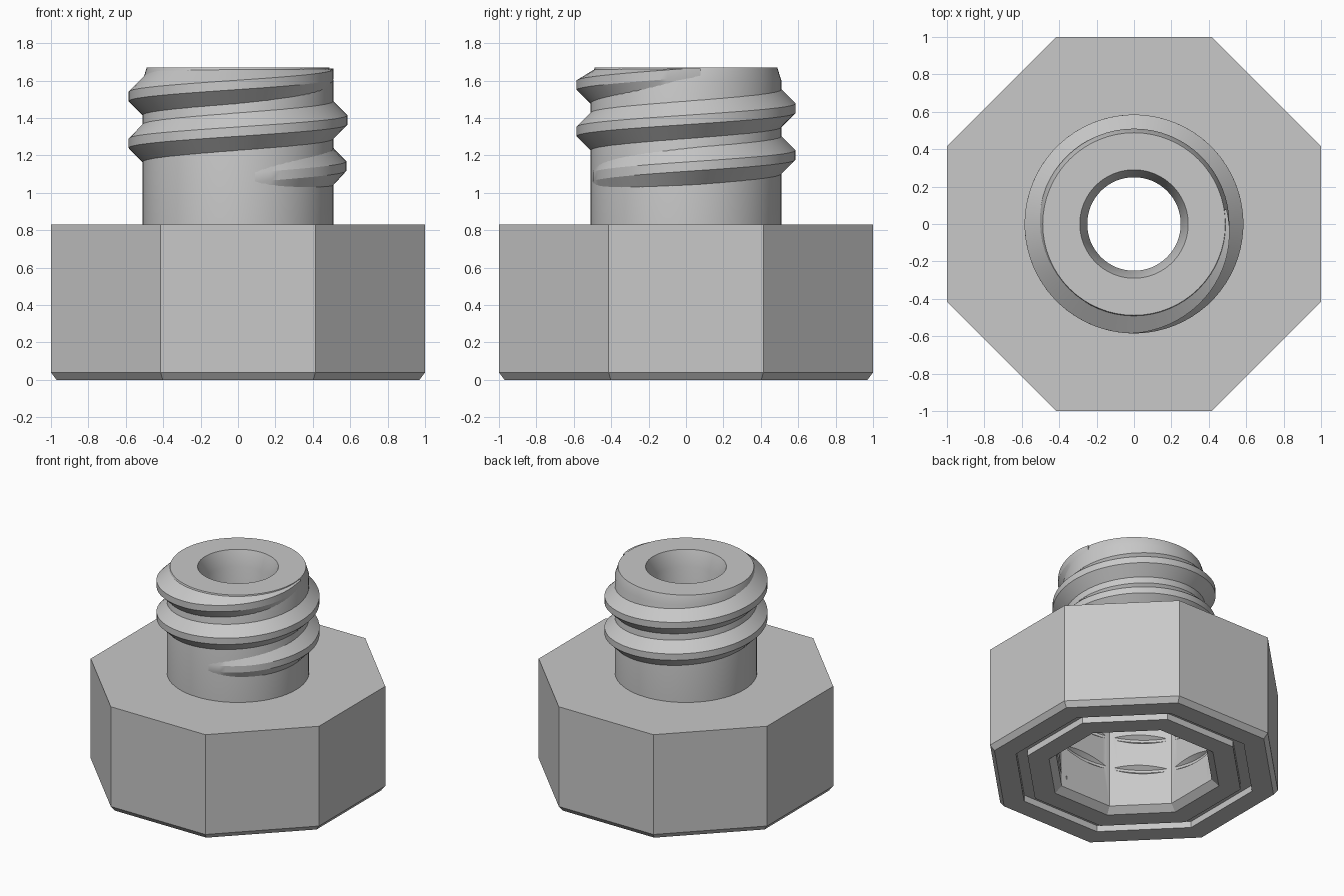
import bpy, bmesh, math
from math import pi, cos, sin, tau

cube = bpy.data.objects.get("Cube")
if cube:
    bpy.data.objects.remove(cube, do_unlink=True)

# One plain grey material
grey = bpy.data.materials.new("plain_grey")
grey.use_nodes = True
colour = (0.58, 0.58, 0.58, 1)
grey.diffuse_color = colour
bsdf = grey.node_tree.nodes["Principled BSDF"]
bsdf.inputs["Base Color"].default_value = colour
bsdf.inputs["Roughness"].default_value = 0.6


def skin(name, rings, closed):
    """Bridge equal rings of points into a solid; open sweeps get end caps."""
    bm = bmesh.new()
    rows = [[bm.verts.new(p) for p in ring] for ring in rings]
    count = len(rows[0])
    pairs = list(zip(rows, rows[1:]))
    if closed:
        pairs.append((rows[-1], rows[0]))
    for a, b in pairs:
        for i in range(count):
            j = (i + 1) % count
            bm.faces.new((a[i], a[j], b[j], b[i]))
    if not closed:
        bm.faces.new(rows[0])
        bm.faces.new(rows[-1])
    bmesh.ops.recalc_face_normals(bm, faces=bm.faces)
    mesh = bpy.data.meshes.new(name)
    bm.to_mesh(mesh)
    bm.free()
    mesh.materials.append(grey)
    obj = bpy.data.objects.new(name, mesh)
    bpy.context.collection.objects.link(obj)
    return obj


def lathe(name, profile, sides=64):
    """Revolve a closed (radius, z, is_octagon) profile; octagon radii are apothems."""
    def ring(r, z, octagon):
        pts = []
        for i in range(sides):
            a = pi / 8 + tau * i / sides
            off = (a + pi / 8) % (pi / 4) - pi / 8
            k = r / cos(off) if octagon else r
            pts.append((k * cos(a), k * sin(a), z))
        return pts
    return skin(name, [ring(*p) for p in profile], True)


def helix(name, start, end, z0, root, crest, root_half, crest_half, fade, top, steps=72):
    """Sweep a trapezoid tooth along a right-handed helix, with z0 the height at angle 0."""
    pitch = 0.25
    rings = []
    total = int((end - start) / tau * steps)
    for i in range(total + 1):
        a = start + (end - start) * i / total
        f = min(1, (a - start) / fade, (end - a) / fade) if fade else 1
        tip = root + (crest - root) * (0.2 + 0.8 * f)
        z = z0 + pitch * a / tau
        tooth = ((root, -root_half), (tip, -crest_half), (tip, crest_half), (root, root_half))
        rings.append([(r * cos(a), r * sin(a), min(z + dz, top + dz * 0.01))
                      for r, dz in tooth])
    return skin(name, rings, False)


def smooth(obj):
    bpy.ops.object.select_all(action="DESELECT")
    obj.select_set(True)
    bpy.context.view_layer.objects.active = obj
    bpy.ops.object.shade_smooth_by_angle(angle=math.radians(20))


# Octagonal body: chamfered foot, ring groove, octagonal socket, round hole
octagon = [(1, 0.83), (1, 0.04), (0.97, 0), (0.82, 0), (0.82, 0.05), (0.74, 0.05),
           (0.74, 0), (0.59, 0), (0.54, 0.045), (0.54, 0.7)]
body = lathe("octagonal_body", [(r, z, True) for r, z in octagon]
             + [(0.25, 0.7, False), (0.25, 0.83, False)])

# Internal thread cut into the flats of the socket
cutter = helix("socket_thread_cutter", -0.4 * pi, 4 * pi, 0.18, 0.48, 0.572,
               0.085, 0.01, 0, 2)
cutter.hide_render = True
cut = body.modifiers.new("socket_thread", "BOOLEAN")
cut.operation = "DIFFERENCE"
cut.solver = "EXACT"
cut.object = cutter
bpy.context.view_layer.objects.active = body
bpy.ops.object.modifier_apply(modifier=cut.name)
bpy.data.objects.remove(cutter, do_unlink=True)

# Hollow neck with a slightly bevelled rim and tapered mouth
neck = lathe("neck", [(r, z, False) for r, z in (
    (0.51, 0.83), (0.51, 1.6), (0.488, 1.67), (0.29, 1.67), (0.25, 1.55), (0.25, 0.83))])

# External thread, fading out at both ends
thread = helix("neck_thread", -2.5 * pi, 2.05 * pi, 1.39, 0.48, 0.585,
               0.13, 0.025, 0.55 * pi, 1.665)

for part in (body, neck, thread):
    smooth(part)
